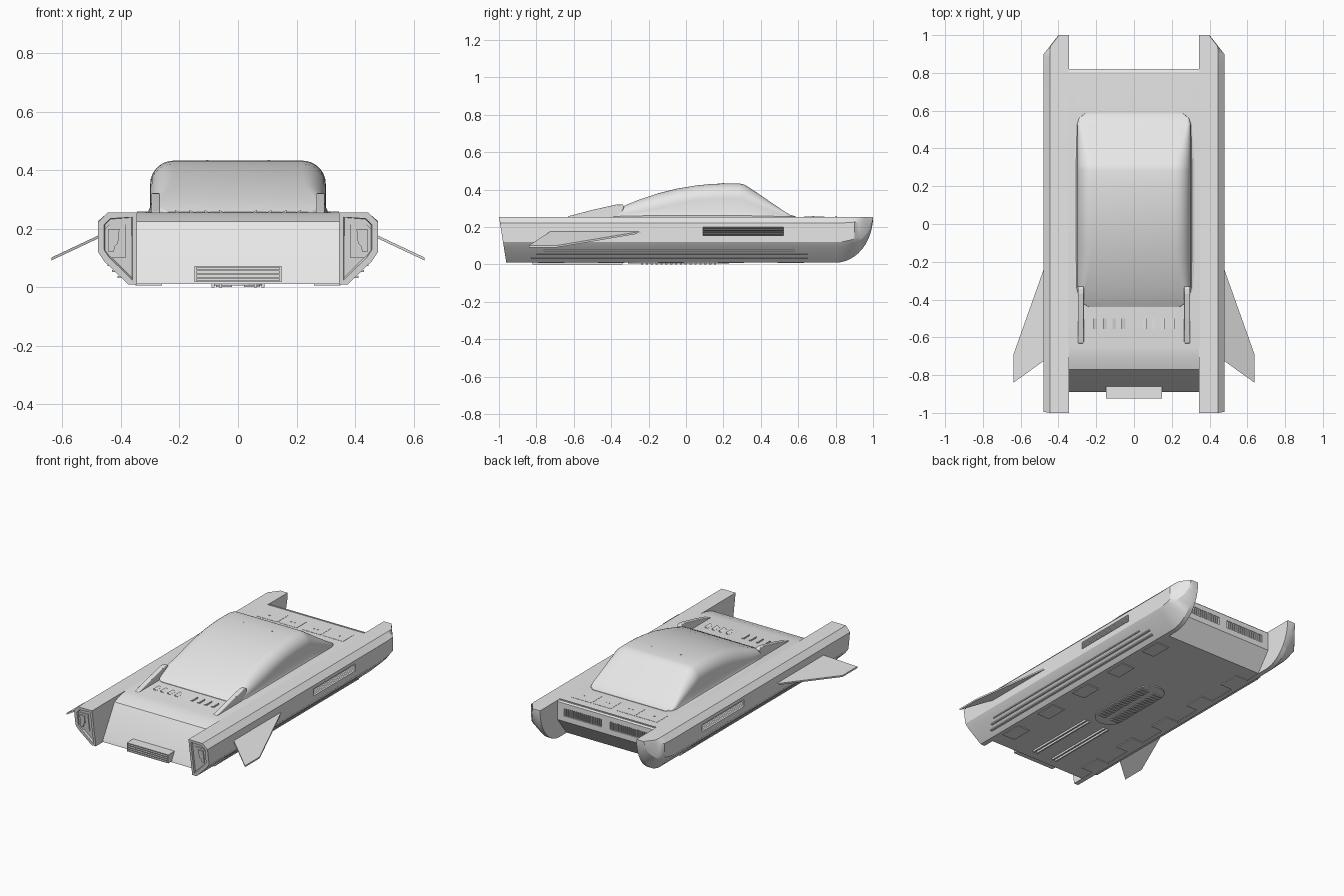
import bpy, bmesh, math
from mathutils import Vector

cube = bpy.data.objects.get("Cube")
if cube:
    bpy.data.objects.remove(cube, do_unlink=True)

grey = bpy.data.materials.new("light_grey")
grey.use_nodes = True
grey.diffuse_color = (0.8, 0.8, 0.8, 1)
grey.node_tree.nodes["Principled BSDF"].inputs["Base Color"].default_value = (0.8, 0.8, 0.8, 1)


def finish(name, bm, mirror=False, smooth=None):
    """Turn a bmesh into an object, optionally mirrored across x."""
    bmesh.ops.recalc_face_normals(bm, faces=bm.faces)
    mesh = bpy.data.meshes.new(name)
    bm.to_mesh(mesh)
    bm.free()
    mesh.materials.append(grey)
    obj = bpy.data.objects.new(name, mesh)
    bpy.context.collection.objects.link(obj)
    if smooth:
        bpy.ops.object.select_all(action='DESELECT')
        obj.select_set(True)
        bpy.context.view_layer.objects.active = obj
        bpy.ops.object.shade_smooth_by_angle(angle=math.radians(smooth))
    if mirror:
        obj.modifiers.new("mirror", 'MIRROR').use_bisect_axis[0] = False
    return obj


def add_prism(bm, pts, axis, lo, hi):
    """Extrude a 2D outline along one axis."""
    def place(p, d):
        co = list(p)
        co.insert("xyz".index(axis), d)
        return bm.verts.new(co)
    ends = [[place(p, d) for p in pts] for d in (lo, hi)]
    loft_rings(bm, ends)
    return bm


def loft_rings(bm, rings):
    n = len(rings[0])
    for a, b in zip(rings, rings[1:]):
        for i in range(n):
            j = (i + 1) % n
            bm.faces.new((a[i], a[j], b[j], b[i]))
    bm.faces.new(rings[0])
    bm.faces.new(rings[-1][::-1])


def add_box(bm, x0, x1, y0, y1, z0, z1):
    return add_prism(bm, [(x0, y0), (x1, y0), (x1, y1), (x0, y1)], "z", z0, z1)


def prism(name, pts, axis, lo, hi, mirror=False, smooth=None):
    return finish(name, add_prism(bmesh.new(), pts, axis, lo, hi), mirror, smooth)


def cut(obj, boxes):
    """Cut box recesses into an object and discard the cutters."""
    for b in boxes:
        cutter = finish("cutter", add_box(bmesh.new(), *b))
        cutter.hide_render = True
        mod = obj.modifiers.new("cut", 'BOOLEAN')
        mod.operation, mod.solver, mod.object = 'DIFFERENCE', 'EXACT', cutter
        deps = bpy.context.evaluated_depsgraph_get()
        new = bpy.data.meshes.new_from_object(obj.evaluated_get(deps))
        obj.modifiers.remove(mod)
        obj.data = new
        bpy.data.objects.remove(cutter, do_unlink=True)


TOP = 0.255

# Central hull with sloping nose and recessed tail
hull = prism("hull", [(-.89, .012), (-.885, .03), (-.77, .225), (-.71, .246), (-.65, TOP),
                      (.80, TOP), (.82, .247), (.82, .13), (.73, .012)], "x", -.35, .35, smooth=20)
cut(hull, [(s * .165 - .135, s * .165 + .135, .808, .9, .165, .215) for s in (-1, 1)])
bm = bmesh.new()
for i in range(18):
    x = .04 + i * .0147
    add_box(bm, x, x + .007, .8, .818, .16, .22)
finish("tail_grille_bars", bm, True)
bm = add_box(bmesh.new(), -.345, .345, .798, .806, .25, .259)
finish("tail_lip", bm)

# Side pods: chamfered section, slanted front, upswept tapered stern
section = [(.345, TOP), (.445, TOP), (.478, .222), (.478, .12), (.458, .09), (.375, .01), (.345, .01)]
stations = [-1, .6, .8] + [.8 + .2 * math.sin(i * math.pi / 24) for i in range(1, 12)] + [1]
bm = bmesh.new()
rings = []
for y in stations:
    t = max(0, (y - .8) / .2)
    k = max(.03, math.sqrt(max(0, 1 - t * t)))
    limit = .478 - .78 * max(0, y - .9)
    ring = []
    for x, z in section:
        slant = .16 * (TOP - z) if y == -1 else 0
        ring.append(bm.verts.new((min(x, limit + (x - .478) * .1), y + slant, TOP - (TOP - z) * k)))
    rings.append(ring)
loft_rings(bm, rings)
bm.normal_update()
bmesh.ops.recalc_face_normals(bm, faces=bm.faces)
front = min(bm.faces, key=lambda f: f.calc_center_median().y)
bmesh.ops.inset_individual(bm, faces=[front], thickness=.022)
bmesh.ops.inset_individual(bm, faces=[front], thickness=.004, depth=-.012)
pod = finish("side_pod", bm, False, 25)
cut(pod, [(.46, .5, .09, .52, .155, .2)])
pod.modifiers.new("mirror", 'MIRROR')

# Nested lamp plates in the pod fronts
for name, pts, depth in (
        ("lamp_surround", [(.385, .215), (.44, .215), (.455, .2), (.455, .12), (.43, .1), (.385, .1)], -.993),
        ("lamp", [(.405, .2), (.442, .2), (.442, .12), (.425, .12), (.42, .14), (.41, .15)], -.999)):
    bm = add_prism(bmesh.new(), pts, "y", depth, depth + .02)
    for v in bm.verts:
        v.co.y += .16 * (TOP - v.co.z)
    finish(name, bm, True)

# Louvres set into the pod sides
teeth = [(.45, .2)]
for i in range(6):
    teeth += [(.477, .2 - i * .0075), (.464, .2 - (i + .95) * .0075)]
prism("side_louvres", teeth + [(.45, .155)], "y", .09, .52, True)

# Long ribs along the lower pod chamfers
bm = bmesh.new()
for x, z, y0, y1 in ((.446, .076, -.76, .58), (.43, .056, -.8, .65), (.411, .035, -.83, .65)):
    add_box(bm, .38, x, y0, y1, z - .003, z + .003)
finish("pod_ribs", bm, True)

# Drooping side wings
bm = add_prism(bmesh.new(), [(.46, -.2), (.478, -.24), (.638, -.69), (.638, -.84), (.478, -.725), (.46, -.71)],
               "z", -.005, .005)
for v in bm.verts:
    v.co.z += .172 - .47 * (v.co.x - .478)
finish("side_wing", bm, True)

# Cabin lofted from rounded sections: y, height, half width
profile = [(-.44, .003, .24), (-.42, .014, .27), (-.39, .03, .29), (-.34, .055, .3), (-.25, .092, .3),
           (-.15, .125, .3), (-.05, .15, .3), (.05, .167, .3), (.13, .175, .3), (.2, .178, .3),
           (.285, .178, .3), (.31, .173, .3), (.335, .159, .3), (.53, .026, .3), (.56, .009, .29),
           (.585, .003, .26)]
bm = bmesh.new()
rings = []
for y, h, w in profile:
    r, f = min(.08, h * .75), min(.02, h * .2)
    half = [(w + f, -.01), (w + f, 0), (w + f * .3, f * .3), (w, f)]
    for i in range(9):
        a = i * math.pi / 16
        half.append((w - r + r * math.cos(a), h - r + r * math.sin(a)))
    outline = half + [(-x, z) for x, z in reversed(half)]
    rings.append([bm.verts.new((x, y, TOP + z)) for x, z in outline])
loft_rings(bm, rings)
finish("cabin", bm, smooth=35)

# Fins flanking the windscreen
fin = prism("windscreen_fin", [(-.635, .25), (-.63, .258), (-.5, .292), (-.37, .321), (-.34, .322), (-.33, .31),
                               (-.345, .27), (-.37, .25)], "x", .266, .296, True)
bevel = fin.modifiers.new("bevel", 'BEVEL')
bevel.width, bevel.segments = .008, 3

# Wedge louvres on the hood
bm = bmesh.new()
for i in range(4):
    x = .065 + i * .05
    add_prism(bm, [(x - .02, .25), (x - .02, .2555), (x, .264), (x, .25)], "y", -.555, -.5)
finish("hood_louvres", bm, True)

# Nose intake with slats
bm = add_box(bmesh.new(), -.142, .142, -.91, -.8, .02, .07)
for x in (-.148, .142):
    add_box(bm, x, x + .006, -.925, -.82, .018, .073)
for i in range(5):
    z = .018 + i * .0125
    add_box(bm, -.142, .142, -.925, -.82, z, z + .005)
finish("nose_intake", bm)

# Rear deck panels and small bolts
bm = bmesh.new()
for x0, x1 in ((.02, .15), (.16, .31)):
    add_box(bm, x0, x1, .63, .74, .25, .2565)
finish("deck_panels", bm, True)
bm = bmesh.new()
for x, y, z in ((.07, .68, .256), (.095, .68, .256), (.25, .68, .256), (.105, .2, .432)):
    add_box(bm, x - .004, x + .004, y - .004, y + .004, z - .004, z + .003)
finish("bolts", bm, True)

# Underside plates, rails and oval grille
bm = bmesh.new()
for y in (-.72, -.4, -.08, .24, .56):
    add_box(bm, .26, .35, y - .07, y + .07, .007, .014)
finish("belly_plates", bm, True)
bm = bmesh.new()
for x in (.06, .085):
    add_box(bm, x - .005, x + .005, -.82, -.34, 0, .014)
finish("belly_rails", bm, True)
oval = []
for i in range(24):
    a = (i + .5) * math.tau / 24
    oval.append((.09 * math.cos(a), .18 * math.copysign(1, math.sin(a)) + .09 * math.sin(a) - .04))
prism("belly_oval", oval, "z", .006, .014)
bm = bmesh.new()
for i in range(16):
    y = -.235 + i * .026
    add_box(bm, .02, .075, y - .006, y + .006, .001, .01)
finish("belly_oval_slats", bm, True)
